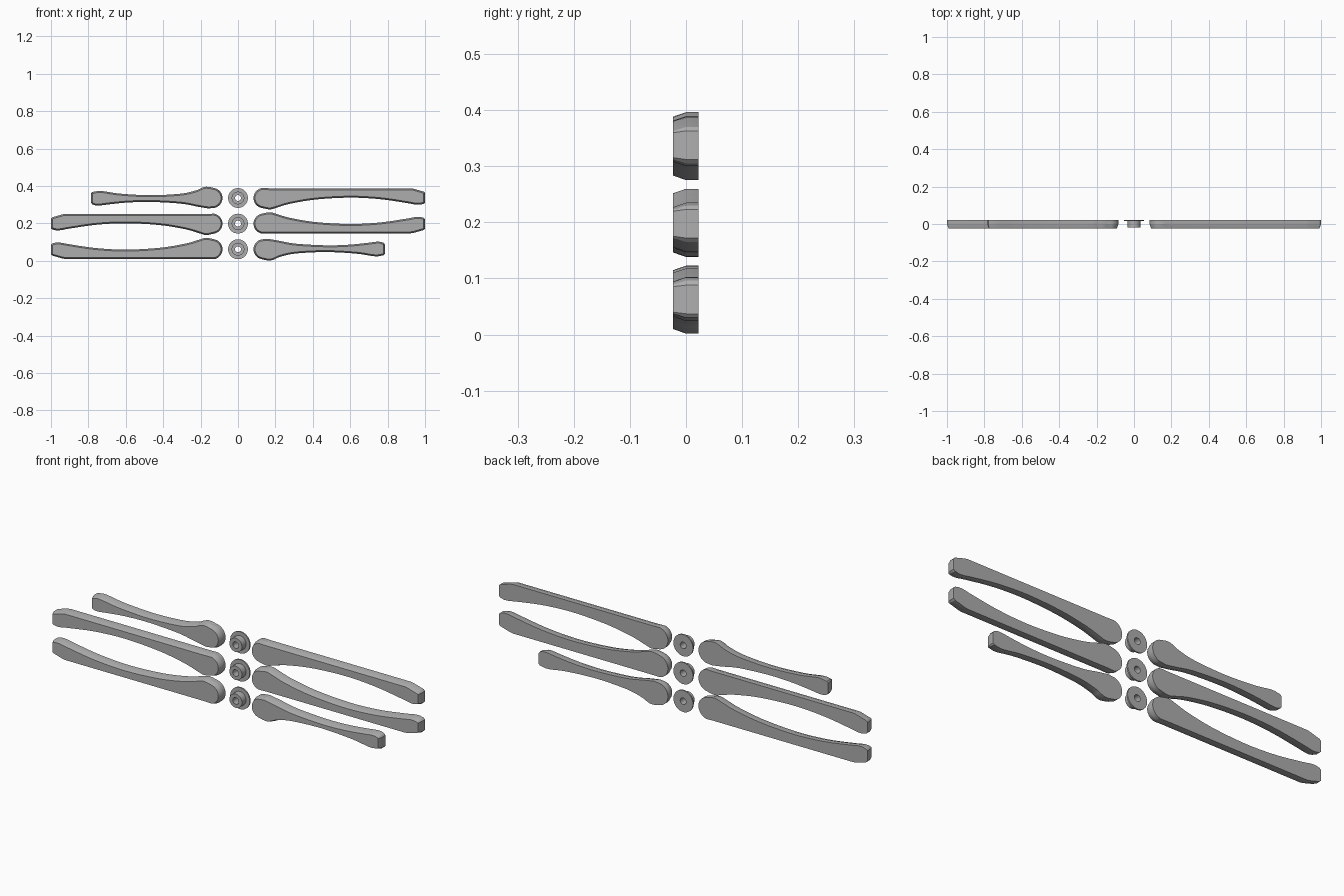
import bpy, bmesh, math
from mathutils import Vector

if "Cube" in bpy.data.objects:
    bpy.data.objects.remove(bpy.data.objects["Cube"])

grey = bpy.data.materials.new("steel grey")
grey.diffuse_color = (0.42, 0.42, 0.42, 1)
grey.use_nodes = True
grey.node_tree.nodes["Principled BSDF"].inputs["Base Color"].default_value = grey.diffuse_color

BACK, MID, FRONT = 0.022, 0.0, -0.023
HUB_X, ROWS = 0.137, (0.062, 0.199, 0.336)
HUB_R = 0.054


def smooth_run(pts, n=6):
    """Catmull-Rom curve through the points."""
    p = [Vector(q) for q in pts]
    p = [2 * p[0] - p[1]] + p + [2 * p[-1] - p[-2]]
    out = []
    for a, b, c, d in zip(p, p[1:], p[2:], p[3:]):
        for i in range(n):
            t = i / n
            out.append(0.5 * (2 * b + (c - a) * t + (2 * a - 5 * b + 4 * c - d) * t * t
                              + (3 * b - a - 3 * c + d) * t ** 3))
    return out + [p[-2]]


def hub_arc(a0, a1, n=20):
    return [HUB_R * Vector((math.cos(a), math.sin(a)))
            for a in (math.radians(a0 + (a1 - a0) * i / n) for i in range(n + 1))]


def inset(pts, d):
    """Shrink a counterclockwise outline by d."""
    out = []
    for i, p in enumerate(pts):
        e1 = (p - pts[i - 1]).normalized()
        e2 = (pts[(i + 1) % len(pts)] - p).normalized()
        n = Vector((-e1.y - e2.y, e1.x + e2.x)).normalized()
        out.append(p + n * d / max(0.6, n.dot(Vector((-e1.y, e1.x)))))
    return out


def finish(name, bm):
    bmesh.ops.recalc_face_normals(bm, faces=bm.faces)
    me = bpy.data.meshes.new(name)
    bm.to_mesh(me)
    bm.free()
    me.materials.append(grey)
    ob = bpy.data.objects.new(name, me)
    bpy.context.collection.objects.link(ob)
    return ob


def lathe(name, x, z, profile, seg=40):
    """Closed (radius, y) profile spun about the y axis; radius 0 makes a solid end."""
    bm = bmesh.new()
    rings = []
    for r, y in profile:
        rings.append([bm.verts.new((x + r * math.cos(2 * math.pi * i / seg), y,
                                    z + r * math.sin(2 * math.pi * i / seg)))
                      for i in range(seg)])
    for k, a in enumerate(rings):
        b = rings[(k + 1) % len(rings)]
        for i in range(seg):
            j = (i + 1) % seg
            bm.faces.new((a[i], a[j], b[j], b[i]))
    return finish(name, bm)


def cutter(x, z, r, y0, y1):
    bm = bmesh.new()
    bmesh.ops.create_cone(bm, cap_ends=True, segments=40, radius1=r, radius2=r, depth=y1 - y0)
    for v in bm.verts:
        v.co = (x + v.co.x, (y0 + y1) / 2 + v.co.z, z + v.co.y)
    ob = finish("hub_cutter", bm)
    ob.hide_render = True
    return ob


def shade(ob):
    bpy.ops.object.select_all(action='DESELECT')
    ob.select_set(True)
    bpy.context.view_layer.objects.active = ob
    bpy.ops.object.shade_smooth_by_angle(angle=math.radians(25))


# Outlines: u runs outward from the hub, v across the handle
long_outline = hub_arc(100, 255) + smooth_run(
    [(0.02, -0.060), (0.042, -0.060), (0.075, -0.050), (0.145, -0.030), (0.28, -0.008),
     (0.46, 0.002), (0.62, -0.006), (0.76, -0.026), (0.81, -0.035), (0.835, -0.036)]) + [
    Vector(p) for p in ((0.856, -0.031), (0.863, -0.024), (0.863, 0.027), (0.856, 0.034),
                        (0.80, 0.050), (0.785, 0.052), (0.03, 0.052))]
short_outline = hub_arc(105, 255) + smooth_run(
    [(0.02, -0.056), (0.075, -0.047), (0.17, -0.030), (0.33, -0.021), (0.45, -0.024),
     (0.545, -0.033), (0.60, -0.040), (0.625, -0.040)]) + [
    Vector(p) for p in ((0.642, -0.034), (0.648, -0.026), (0.648, 0.025), (0.642, 0.032))
    ] + smooth_run(
    [(0.61, 0.038), (0.58, 0.036), (0.49, 0.023), (0.33, 0.015), (0.17, 0.023),
     (0.09, 0.040), (0.06, 0.053), (0.037, 0.060), (0.015, 0.059)])


def handle(name, outline, side, zc, flip):
    layers = ((BACK, outline), (MID, outline), (FRONT, inset(outline, 0.008)))
    bm = bmesh.new()
    loops = [[bm.verts.new((side * (HUB_X + p.x), y, zc + flip * p.y)) for p in pts]
             for y, pts in layers]
    bm.faces.new(loops[0])
    bm.faces.new(loops[-1])
    n = len(outline)
    for a, b in zip(loops, loops[1:]):
        for i in range(n):
            j = (i + 1) % n
            bm.faces.new((a[i], a[j], b[j], b[i]))
    ob = finish(name, bm)
    # Round front recess and pivot hole
    x = side * HUB_X
    cuts = [cutter(x, zc, 0.059, -0.05, MID + 0.001), cutter(x, zc, 0.041, -0.05, 0.05)]
    for c in cuts:
        m = ob.modifiers.new("cut", 'BOOLEAN')
        m.operation, m.solver, m.object = 'DIFFERENCE', 'EXACT', c
        bpy.context.view_layer.objects.active = ob
        bpy.ops.object.modifier_apply(modifier=m.name)
        bpy.data.objects.remove(c)
    shade(ob)


# Six handles: two short ones and four long ones
handle("short_handle_left", short_outline, -1, ROWS[2], 1)
handle("short_handle_right", short_outline, 1, ROWS[0], -1)
handle("long_handle_left_upper", long_outline, -1, ROWS[1], 1)
handle("long_handle_left_lower", long_outline, -1, ROWS[0], -1)
handle("long_handle_right_upper", long_outline, 1, ROWS[2], 1)
handle("long_handle_right_lower", long_outline, 1, ROWS[1], -1)

# Flanged rivets between the handles
for i, z in enumerate(ROWS):
    shade(lathe(f"rivet_{i + 1}", 0, z, [
        (0.016, BACK), (0.053, BACK), (0.053, 0.015), (0.034, 0.015),
        (0.034, -0.018), (0.016, -0.018)]))
